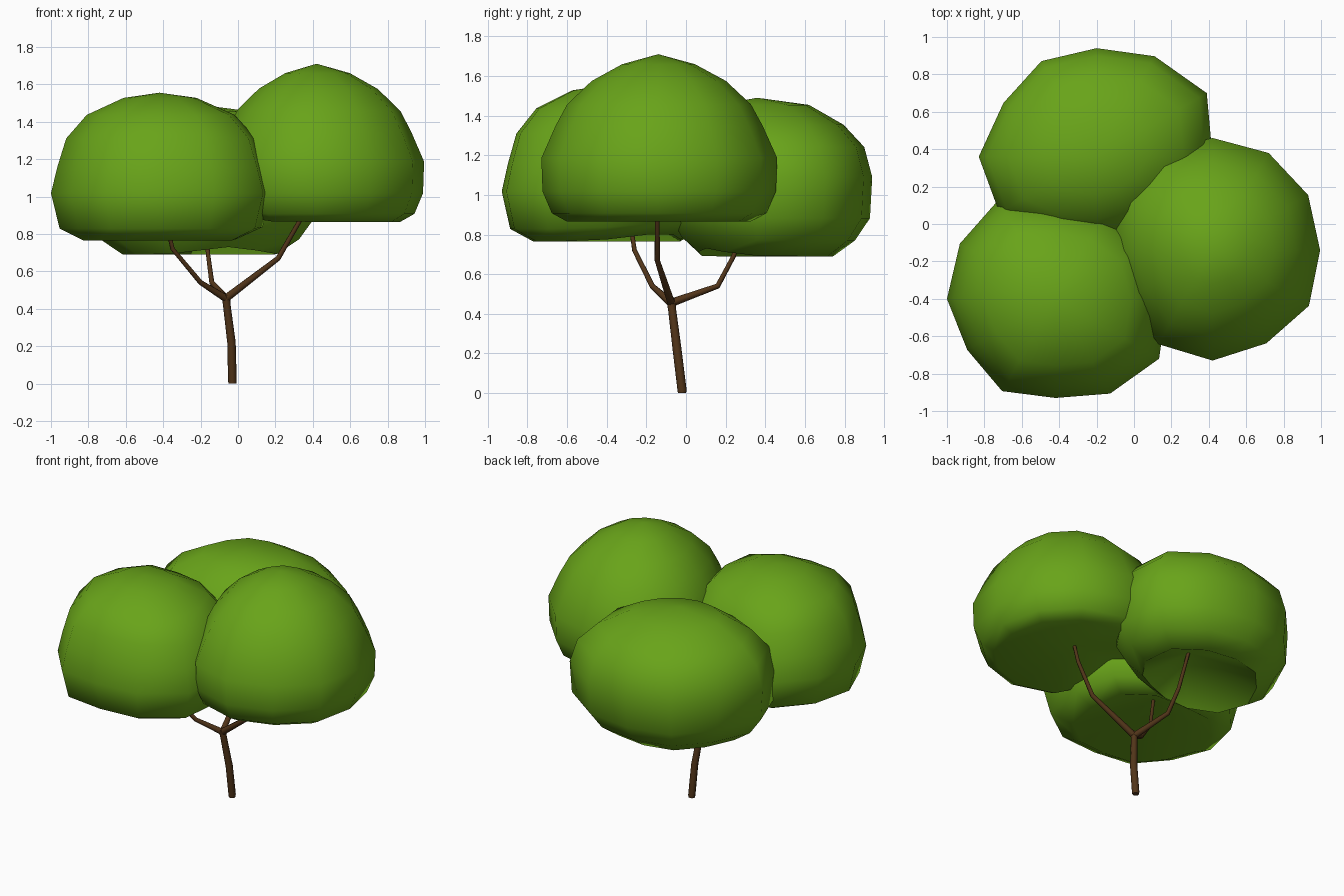
import bpy, bmesh
from math import cos, sin, tau, radians

if "Cube" in bpy.data.objects:
    bpy.data.objects.remove(bpy.data.objects["Cube"])


def material(name, color):
    m = bpy.data.materials.new(name)
    m.diffuse_color = color
    m.use_nodes = True
    m.node_tree.nodes["Principled BSDF"].inputs["Base Color"].default_value = m.diffuse_color
    return m


green = material("leaf_green", (0.14, 0.37, 0.01, 1))
brown = material("bark_brown", (0.085, 0.036, 0.01, 1))


def foliage(name, center, z0, z1, radii, profile, apex, inward, rise):
    """Lumpy dome: plan outline (radii by angle) scaled by a height profile,
    hollow underneath up to the branch tip, rim lifted toward the trunk."""
    bm = bmesh.new()
    n = len(radii)
    rings = []
    for s, f in profile:
        ring = []
        for i, r in enumerate(radii):
            a = tau * i / n
            lift = rise * max(0, cos(a - radians(inward))) ** 4 * (1 - f) ** 2
            ring.append(bm.verts.new((center[0] + r * s * cos(a),
                                      center[1] + r * s * sin(a),
                                      z0 + (z1 - z0) * f + lift)))
        rings.append(ring)
    for a, b in zip(rings, rings[1:]):
        for i in range(n):
            j = (i + 1) % n
            bm.faces.new((a[i], a[j], b[j], b[i]))
    # close the hollow underside and the crown
    for ring, co in ((rings[0], apex), (rings[-1], (*center, z1))):
        tip = bm.verts.new(co)
        for i in range(n):
            bm.faces.new((ring[i], ring[(i + 1) % n], tip))
    bmesh.ops.recalc_face_normals(bm, faces=bm.faces)
    me = bpy.data.meshes.new(name)
    bm.to_mesh(me)
    bm.free()
    me.shade_smooth()
    me.set_sharp_from_angle(angle=radians(65))
    me.materials.append(green)
    bpy.context.collection.objects.link(bpy.data.objects.new(name, me))


def limb(name, points, radius):
    """Tapered tube through (x, y, z, relative radius) points."""
    cu = bpy.data.curves.new(name, 'CURVE')
    cu.dimensions = '3D'
    cu.bevel_depth = radius
    cu.bevel_resolution = 2
    cu.use_fill_caps = True
    sp = cu.splines.new('POLY')
    sp.points.add(len(points) - 1)
    for p, (x, y, z, r) in zip(sp.points, points):
        p.co = (x, y, z, 1)
        p.radius = r
    cu.materials.append(brown)
    ob = bpy.data.objects.new(name, cu)
    bpy.context.collection.objects.link(ob)
    bpy.ops.object.select_all(action='DESELECT')
    ob.select_set(True)
    bpy.context.view_layer.objects.active = ob
    bpy.ops.object.convert(target='MESH')
    bpy.ops.object.shade_smooth_by_angle(angle=1.0)


# Branch tips, which meet the hollow undersides
tip_a, tip_b, tip_c = (-0.40, -0.29, 0.93), (0.36, -0.145, 0.97), (-0.18, 0.31, 0.92)

# Foliage clumps
foliage("front_left_foliage", (-0.42, -0.40), 0.765, 1.555,
        [.60, .60, .55, .53, .61, .59, .58, .545, .57, .53, .585, .64],
        [(.70, 0), (.92, .08), (1, .32), (.94, .5), (.86, .69), (.67, .85), (.33, .965)],
        tip_a, 45, 0.04)
foliage("right_foliage", (0.42, -0.14), 0.865, 1.71,
        [.575, .59, .60, .60, .61, .58, .54, .53, .58, .59, .575, .595],
        [(.78, 0), (.91, .05), (.99, .18), (1, .38), (.88, .57), (.78, .70), (.57, .84), (.31, .94)],
        tip_b, 160, 0.12)
foliage("back_foliage", (-0.20, 0.36), 0.69, 1.49,
        [.62, .68, .62, .58, .59, .575, .63, .60, .49, .45, .45, .51],
        [(.66, 0), (.85, .10), (.98, .24), (1, .5), (.93, .69), (.75, .83), (.45, .955)],
        tip_c, 300, 0.04)

# Trunk and three branches
fork = (-0.065, -0.075, 0.455)
limb("trunk", [(-0.03, -0.02, 0, .9), (-0.03, -0.02, 0.015, 1), (-0.035, -0.045, 0.22, .98),
               (-0.06, -0.07, 0.42, .88), (-0.066, -0.076, 0.475, 1)], 0.023)
for name, pts in {
    "front_left_branch": [(-0.20, -0.17, 0.54), (-0.35, -0.26, 0.72), tip_a],
    "right_branch": [(0.215, -0.145, 0.67), (0.33, -0.145, 0.87), tip_b],
    "back_branch": [(-0.14, 0.16, 0.54), (-0.16, 0.24, 0.69), tip_c],
}.items():
    limb(name, [(*fork, 1.5)] + [(*p, r) for p, r in zip(pts, (1, .85, .75))], 0.014)
